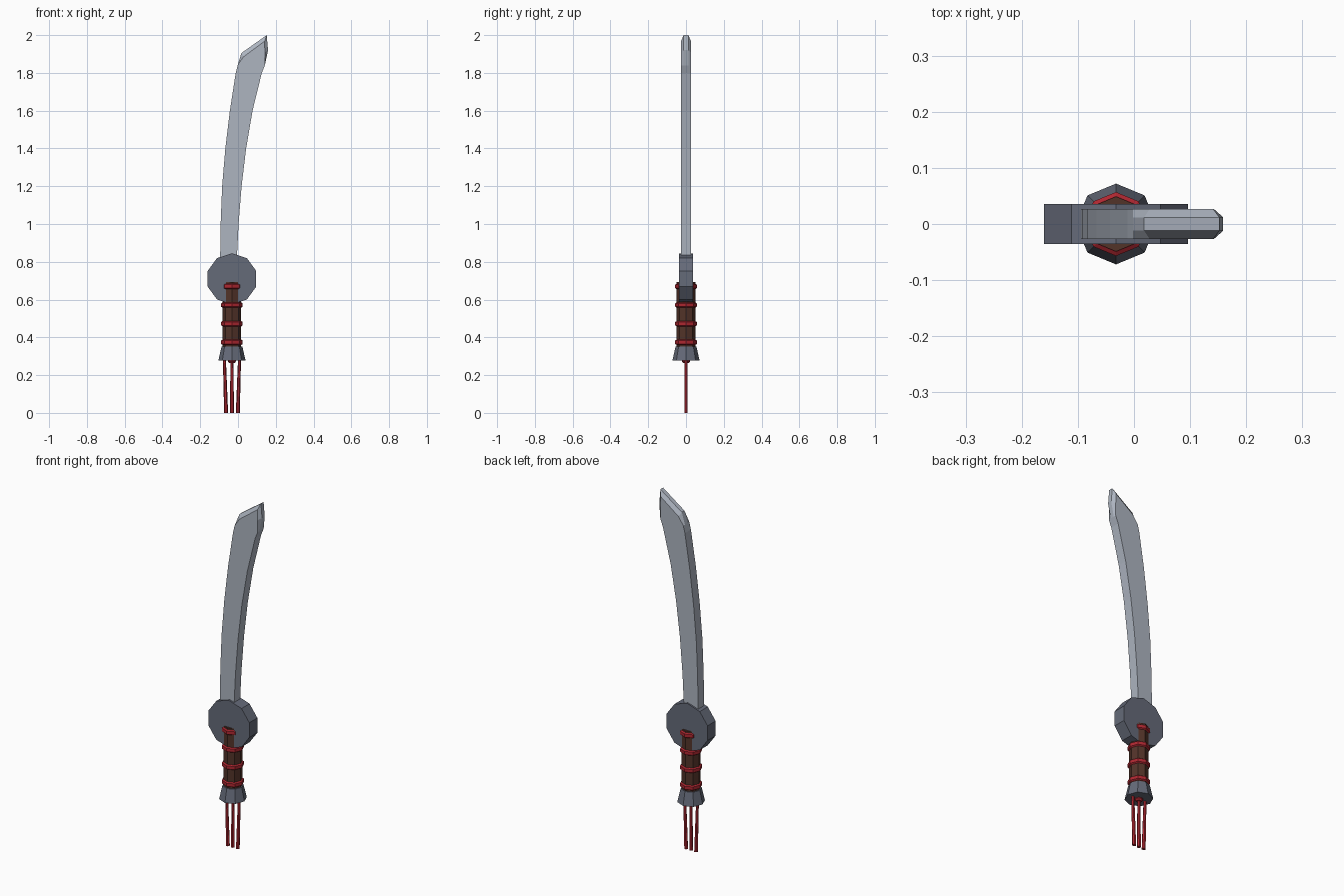
import bpy
import bmesh
from math import cos, sin, tau, pi
from mathutils import Matrix, Vector

cube = bpy.data.objects.get("Cube")
if cube:
    bpy.data.objects.remove(cube, do_unlink=True)

AXIS_X = -0.032  # centre line of the grip


def material(name, rgb):
    mat = bpy.data.materials.new(name)
    mat.use_nodes = True
    mat.diffuse_color = (*rgb, 1)
    mat.node_tree.nodes["Principled BSDF"].inputs["Base Color"].default_value = (*rgb, 1)
    return mat


steel = material("pale steel", (0.42, 0.46, 0.53))
iron = material("dark iron", (0.13, 0.145, 0.19))
leather = material("brown leather", (0.085, 0.033, 0.022))
cord = material("red cord", (0.42, 0.02, 0.03))


def finish(name, bm, mat):
    bmesh.ops.recalc_face_normals(bm, faces=bm.faces)
    mesh = bpy.data.meshes.new(name)
    bm.to_mesh(mesh)
    bm.free()
    mesh.materials.append(mat)
    obj = bpy.data.objects.new(name, mesh)
    bpy.context.collection.objects.link(obj)
    return obj


def turned(name, profile, sides, mat, matrix):
    """Flat-sided solid from (radius, height) pairs along local z, capped at both ends."""
    bm = bmesh.new()
    rings = [[bm.verts.new((r * cos(tau * i / sides), r * sin(tau * i / sides), h))
              for i in range(sides)] for r, h in profile]
    for a, b in zip(rings, rings[1:]):
        for i in range(sides):
            j = (i + 1) % sides
            bm.faces.new((a[i], a[j], b[j], b[i]))
    bm.faces.new(rings[0])
    bm.faces.new(rings[-1])
    bm.transform(matrix)
    return finish(name, bm, mat)


upright = Matrix.Translation((AXIS_X, 0, 0))

# Round guard: a ten-sided disc facing front and back
turned("guard", [(0.135, -0.036), (0.135, 0.036)], 10, iron,
       Matrix.Translation((AXIS_X, 0, 0.71)) @ Matrix.Rotation(pi / 2, 4, "X")
       @ Matrix.Rotation(pi / 2, 4, "Z"))

# Grip, its cord bands and the flared pommel
turned("grip", [(0.049, 0.33), (0.049, 0.692)], 8, leather, upright)
for k in range(4):
    z = 0.374 + k * 0.0985
    turned(f"grip_band_{k + 1}",
           [(0.048, z - 0.015), (0.057, z - 0.009), (0.057, z + 0.009), (0.048, z + 0.015)],
           8, cord, upright)
turned("pommel", [(0.072, 0.277), (0.055, 0.352)], 8, iron, upright)

# Knot and three hanging cords
turned("tassel_knot", [(0.014, 0.264), (0.021, 0.272), (0.021, 0.285)], 8, cord, upright)
for side, label in ((-1, "right"), (0, "middle"), (1, "left")):
    top = Vector((AXIS_X + side * 0.040, 0, 0.285))
    foot = Vector((AXIS_X + side * 0.031, 0, 0))
    bm = bmesh.new()
    ends = [[bm.verts.new((p.x + r * cos(tau * i / 6), r * sin(tau * i / 6), p.z))
             for i in range(6)] for p, r in ((foot, 0.0105), (top, 0.008))]
    for i in range(6):
        j = (i + 1) % 6
        bm.faces.new((ends[0][i], ends[0][j], ends[1][j], ends[1][i]))
    for end in ends:
        bm.faces.new(end)
    finish(f"tassel_cord_{label}", bm, cord)

# Curved blade: paired points on the spine and the cutting edge, then the tip
spine = [(-0.095, 0.78), (-0.092, 1.0), (-0.084, 1.2), (-0.067, 1.4),
         (-0.043, 1.6), (-0.012, 1.8), (-0.002, 1.84), (0.018, 1.905)]
edge = [(-0.008, 0.78), (0.003, 1.0), (0.019, 1.2), (0.043, 1.4),
        (0.077, 1.6), (0.126, 1.8), (0.142, 1.84), (0.159, 1.92)]
tip = (0.152, 2.0)
outline = spine + [tip] + edge[::-1]
# Bevelled points near the tip move inward on the flat faces
inset = {spine[-1]: (0.028, 1.884), tip: (0.141, 1.968), edge[-1]: (0.142, 1.908)}

bm = bmesh.new()
layers = []
for y, inner in ((-0.027, True), (-0.012, False), (0.012, False), (0.027, True)):
    points = [inset.get(p, p) if inner else p for p in outline]
    layers.append([bm.verts.new((x, y, z)) for x, z in points])
count = len(outline)
for a, b in zip(layers, layers[1:]):
    for i in range(count):
        j = (i + 1) % count
        bm.faces.new((a[i], a[j], b[j], b[i]))
for flat in (layers[0], layers[-1]):
    rows = len(spine)
    for i in range(rows - 1):
        bm.faces.new((flat[i], flat[i + 1], flat[count - 2 - i], flat[count - 1 - i]))
    bm.faces.new((flat[rows - 1], flat[rows], flat[rows + 1]))
finish("blade", bm, steel)
